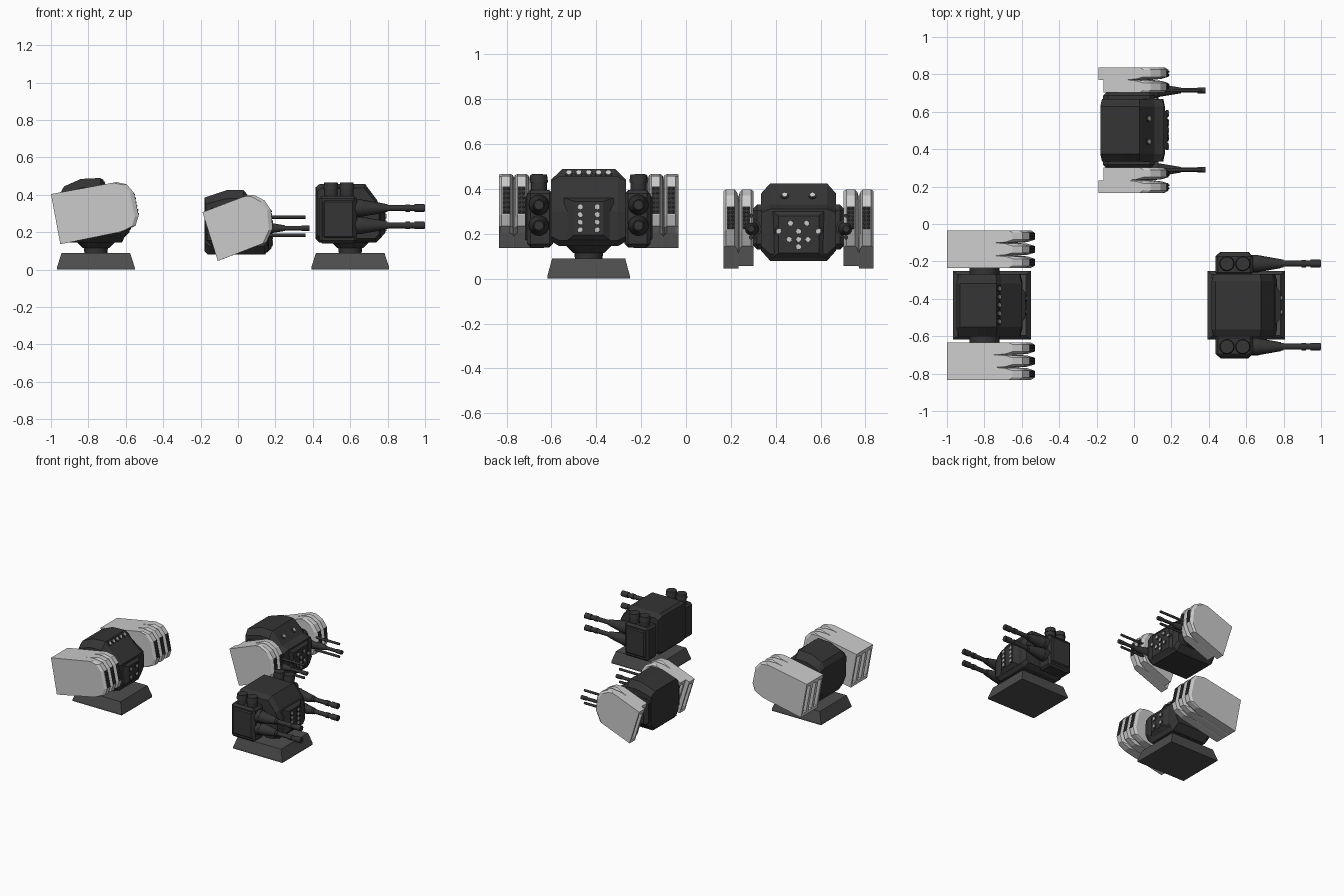
import bpy, bmesh, math
from mathutils import Vector, Matrix

if "Cube" in bpy.data.objects:
    bpy.data.objects.remove(bpy.data.objects["Cube"])


def material(name, v):
    m = bpy.data.materials.new(name)
    m.diffuse_color = (v, v, v, 1)
    m.use_nodes = True
    m.node_tree.nodes["Principled BSDF"].inputs["Base Color"].default_value = m.diffuse_color
    return m


DARK = material("dark_metal", 0.035)
BASE = material("base_metal", 0.075)
LAMP = material("lamp_glass", 0.8)


def finish(name, bm, mat, smooth=False):
    bmesh.ops.recalc_face_normals(bm, faces=bm.faces)
    me = bpy.data.meshes.new(name)
    bm.to_mesh(me)
    bm.free()
    ob = bpy.data.objects.new(name, me)
    bpy.context.collection.objects.link(ob)
    if mat:
        me.materials.append(mat)
    bpy.ops.object.select_all(action='DESELECT')
    ob.select_set(True)
    bpy.context.view_layer.objects.active = ob
    if smooth:
        bpy.ops.object.shade_smooth_by_angle(angle=math.radians(35))
    return ob


def loft(name, rings, mat=None):
    bm = bmesh.new()
    vs = [[bm.verts.new(p) for p in r] for r in rings]
    n = len(vs[0])
    for a, b in zip(vs, vs[1:]):
        for i in range(n):
            bm.faces.new((a[i], a[(i + 1) % n], b[(i + 1) % n], b[i]))
    bm.faces.new(vs[0])
    bm.faces.new(vs[-1][::-1])
    return finish(name, bm, mat)


def box(name, x, y, z, mat, bevel=0.0):
    bm = bmesh.new()
    size = [abs(b - a) for a, b in (x, y, z)]
    mid = [(a + b) / 2 for a, b in (x, y, z)]
    bmesh.ops.create_cube(bm, size=1, matrix=Matrix.Translation(mid) @ Matrix.Diagonal((*size, 1)))
    if bevel:
        bmesh.ops.bevel(bm, geom=bm.edges[:], offset=bevel, segments=1, affect='EDGES')
    return finish(name, bm, mat)


def rods(name, items, mat, sides=16):
    # each item: start, end, start radius, end radius
    bm = bmesh.new()
    for a, b, r0, r1 in items:
        a, b = Vector(a), Vector(b)
        q = (b - a).to_track_quat('Z', 'Y').to_matrix().to_4x4()
        bmesh.ops.create_cone(bm, cap_ends=True, segments=sides, radius1=r0, radius2=r1,
                              depth=(b - a).length, matrix=Matrix.Translation((a + b) / 2) @ q)
    return finish(name, bm, mat, True)


def hull(name, prof, cy, inner, outer, sx, sz):
    # side profile lofted across y, shrunk at both cheeks
    mx = (min(p[0] for p in prof) + max(p[0] for p in prof)) / 2
    mz = (min(p[1] for p in prof) + max(p[1] for p in prof)) / 2
    rings = []
    for y, a, b in ((-outer, sx, sz), (-inner, 1, 1), (inner, 1, 1), (outer, sx, sz)):
        rings.append([(mx + (px - mx) * a, cy + y, mz + (pz - mz) * b) for px, pz in prof])
    return loft(name, rings, DARK)


def face_plate(name, cy, x0, x1, big, small):
    rings = [[(x, cy + sy * w, z) for sy, z in ((-1, z0), (1, z0), (1, z1), (-1, z1))]
             for x, (w, z0, z1) in ((x0, big), (x1, small))]
    loft(name, rings, DARK)


def lamps(name, pts, d, mat=LAMP, r=0.014):
    d = Vector(d).normalized()
    rods(name + "_rims", [(Vector(p) - d * 0.01, Vector(p) + d * 0.004, r * 1.3, r * 1.3) for p in pts], DARK, 12)
    rods(name, [(Vector(p) - d * 0.01, Vector(p) + d * 0.008, r, r * 0.8) for p in pts], mat, 12)


def pod(name, prof, stations, fins, slots, face, cy, half, s):
    # stations: distance from outer side, nose setback, tail setback
    p = [Vector((x, 0, z)) for x, z in prof]
    axis = (p[-1] - p[0]).normalized()
    rings = [[v + axis * (b if i < 2 else -d) + Vector((0, cy + s * (half - t), 0))
              for i, v in enumerate(p)] for t, d, b in stations]
    body = loft(name, rings)
    # tail slots
    up = (p[0] - p[1])
    for t in slots:
        c0, c1 = p[1] + up * 0.1, p[1] + up * 0.9
        ends = [c0 - axis * 0.03, c0 + axis * 0.05, c1 + axis * 0.05, c1 - axis * 0.03]
        cut = loft("slot_cutter", [[v + Vector((0, cy + s * (half - t) + e, 0)) for v in ends]
                                   for e in (-0.019, 0.019)])
        cut.hide_render = True
        mod = body.modifiers.new("slot", 'BOOLEAN')
        mod.operation, mod.solver, mod.object = 'DIFFERENCE', 'EXACT', cut
        bpy.context.view_layer.objects.active = body
        bpy.ops.object.modifier_apply(modifier="slot")
        bpy.data.objects.remove(cut)
    # missile panels on the fin noses
    f0, f1 = p[face], p[face + 1]
    n = Vector((f1.z - f0.z, 0, f0.x - f1.x)).normalized()
    tips = []
    for t in fins:
        off = Vector((0, cy + s * (half - t), 0))
        a, b = f0.lerp(f1, 0.02) + off, f0.lerp(f1, 0.98) + off
        w = Vector((0, 0.017, 0))
        loft(name + "_panel", [[v + n * h for v in (a - w, a + w, b + w, b - w)] for h in (-0.006, 0.002)], DARK)
        for k in range(6):
            c = a.lerp(b, (k + 0.5) / 6)
            tips += [(c + w * e, c + w * e + n * 0.006, 0.006, 0.003) for e in (-0.5, 0.5)]
    rods(name + "_missile_tips", tips, BASE, 8)


def pedestal(name, cx, cy):
    loft(name + "_base", [[(cx + i * a, cy + j * b, z) for i, j in ((-1, -1), (1, -1), (1, 1), (-1, 1))]
                          for a, b, z in ((0.208, 0.184, 0), (0.208, 0.184, 0.012), (0.183, 0.163, 0.09))], BASE)
    rods(name + "_neck", [((cx, cy, 0.08), (cx, cy, 0.16), 0.06, 0.07),
                          ((cx, cy, 0.115), (cx, cy, 0.15), 0.07, 0.105)], DARK, 20)


CY, BY = -0.434, 0.502

# Missile turret
pedestal("missile_turret", -0.76, CY)
hull("missile_turret_body", [(-0.945, 0.20), (-0.95, 0.41), (-0.93, 0.445), (-0.84, 0.485), (-0.735, 0.49),
                             (-0.71, 0.45), (-0.60, 0.35), (-0.595, 0.20), (-0.62, 0.145), (-0.91, 0.145)],
     CY, 0.117, 0.167, 0.93, 0.72)
face_plate("missile_turret_plate", CY, -0.61, -0.58, (0.11, 0.17, 0.34), (0.065, 0.20, 0.32))
lamps("missile_turret_top_lamps", [(-0.722, CY + i * 0.044, 0.47) for i in range(-2, 3)], (0.85, 0, 0.53))
lamps("missile_turret_front_lamps", [(-0.58, CY + i * 0.035, z) for i in (-1, 1) for z in (0.23, 0.29)], (1, 0, 0))
A_PROF = [(-1.0, 0.404), (-0.95, 0.136), (-0.61, 0.205), (-0.548, 0.235), (-0.532, 0.286),
          (-0.559, 0.414), (-0.596, 0.457), (-0.65, 0.468)]
A_ST = [(0, 0.02, 0), (0.012, 0, 0), (0.05, 0, 0), (0.063, 0.04, 0), (0.067, 0.1, 0), (0.071, 0.04, 0),
        (0.083, 0, 0), (0.12, 0, 0), (0.131, 0.04, 0), (0.135, 0.1, 0), (0.139, 0.04, 0), (0.152, 0, 0),
        (0.19, 0, 0), (0.2, 0.02, 0)]
for s, side in ((-1, "near"), (1, "far")):
    pod("missile_pod_" + side, A_PROF, A_ST, (0.032, 0.101, 0.17), (0.035, 0.1, 0.165), 4, CY, 0.4, s)
    rods("missile_pod_arm_" + side, [((-0.80, CY + s * 0.13, 0.30), (-0.80, CY + s * 0.21, 0.30), 0.08, 0.08)], DARK, 12)

# Gun turret
pedestal("gun_turret", 0.60, CY)
hull("gun_turret_body", [(0.415, 0.165), (0.415, 0.44), (0.435, 0.457), (0.68, 0.457), (0.745, 0.37),
                         (0.765, 0.30), (0.765, 0.17), (0.74, 0.145), (0.435, 0.145)],
     CY, 0.13, 0.167, 0.94, 0.86)
face_plate("gun_turret_plate", CY, 0.755, 0.785, (0.11, 0.16, 0.36), (0.065, 0.195, 0.345))
lamps("gun_turret_lamps", [(0.785, CY + i * 0.038, 0.218 + k * 0.034) for i in (-1, 1) for k in range(4)], (1, 0, 0))
for s, side in ((-1, "near"), (1, "far")):
    y = CY + s * 0.222
    box("gun_housing_" + side, (0.435, 0.635), sorted((CY + s * 0.16, CY + s * 0.275)), (0.14, 0.395), DARK, 0.015)
    box("gun_housing_plate_" + side, (0.455, 0.62), sorted((CY + s * 0.26, CY + s * 0.285)), (0.17, 0.37), DARK, 0.008)
    caps, guns = [], []
    for x in (0.497, 0.582):
        caps += [((x, y, 0.38), (x, y, 0.455), 0.036, 0.036), ((x, y, 0.43), (x, y, 0.465), 0.041, 0.036)]
    for z in (0.329, 0.237):
        for x0, x1, r0, r1 in ((0.62, 0.665, 0.047, 0.047), (0.665, 0.785, 0.045, 0.024), (0.78, 1.0, 0.016, 0.016),
                               (0.78, 0.80, 0.021, 0.021), (0.895, 0.92, 0.02, 0.02), (0.945, 0.998, 0.021, 0.021)):
            guns.append(((x0, y, z), (x1, y, z), r0, r1))
    rods("gun_canisters_" + side, caps, DARK, 20)
    rods("gun_barrels_" + side, guns, DARK)

# Floating turret
hull("float_turret_body", [(-0.18, 0.10), (-0.18, 0.385), (-0.06, 0.425), (0.03, 0.425), (0.11, 0.33),
                           (0.16, 0.31), (0.165, 0.11), (0.145, 0.08), (-0.16, 0.08)],
     BY, 0.127, 0.167, 0.95, 0.74)
face_plate("float_turret_plate", BY, 0.155, 0.18, (0.12, 0.09, 0.305), (0.09, 0.115, 0.28))
lamps("float_turret_top_lamps", [(0.077, BY + i * 0.062, 0.37) for i in (-1, 1)], (0.095, 0, 0.08))
lamps("float_turret_lamps", [(0.18, BY + a, z) for a, z in (
    (-0.036, 0.248), (0.036, 0.248), (-0.088, 0.212), (0, 0.212), (0.088, 0.212),
    (-0.042, 0.175), (0, 0.175), (0.042, 0.175), (0, 0.143))], (1, 0, 0))
B_PROF = [(-0.19, 0.307), (-0.108, 0.046), (0.152, 0.147), (0.184, 0.217), (0.174, 0.323),
          (0.142, 0.37), (0.088, 0.398), (0.05, 0.398)]
B_ST = [(0, 0.02, 0), (0.012, 0, 0), (0.05, 0, 0), (0.061, 0.04, 0), (0.066, 0.09, 0), (0.067, 0.09, 0.03),
        (0.072, 0.04, 0.03), (0.083, 0, 0.03), (0.122, 0, 0.03), (0.134, 0.02, 0.03)]
for s, side in ((-1, "near"), (1, "far")):
    pod("float_pod_" + side, B_PROF, B_ST, (0.032, 0.102), (0.033, 0.1), 3, BY, 0.335, s)
    y = BY + s * 0.212
    box("float_gun_housing_" + side, (-0.165, 0.11), sorted((BY + s * 0.14, BY + s * 0.21)), (0.13, 0.33), DARK, 0.025)
    z = 0.222
    rods("float_gun_" + side, [
        ((0.05, y, z), (0.13, y, z), 0.04, 0.045), ((0.13, y, z), (0.25, y, z), 0.035, 0.015),
        ((0.24, y, z), (0.38, y, z), 0.012, 0.012), ((0.34, y, z), (0.383, y, z), 0.015, 0.015),
        ((0.08, y, 0.281), (0.36, y, 0.281), 0.009, 0.009), ((0.08, y, 0.184), (0.36, y, 0.184), 0.009, 0.009)], DARK)
